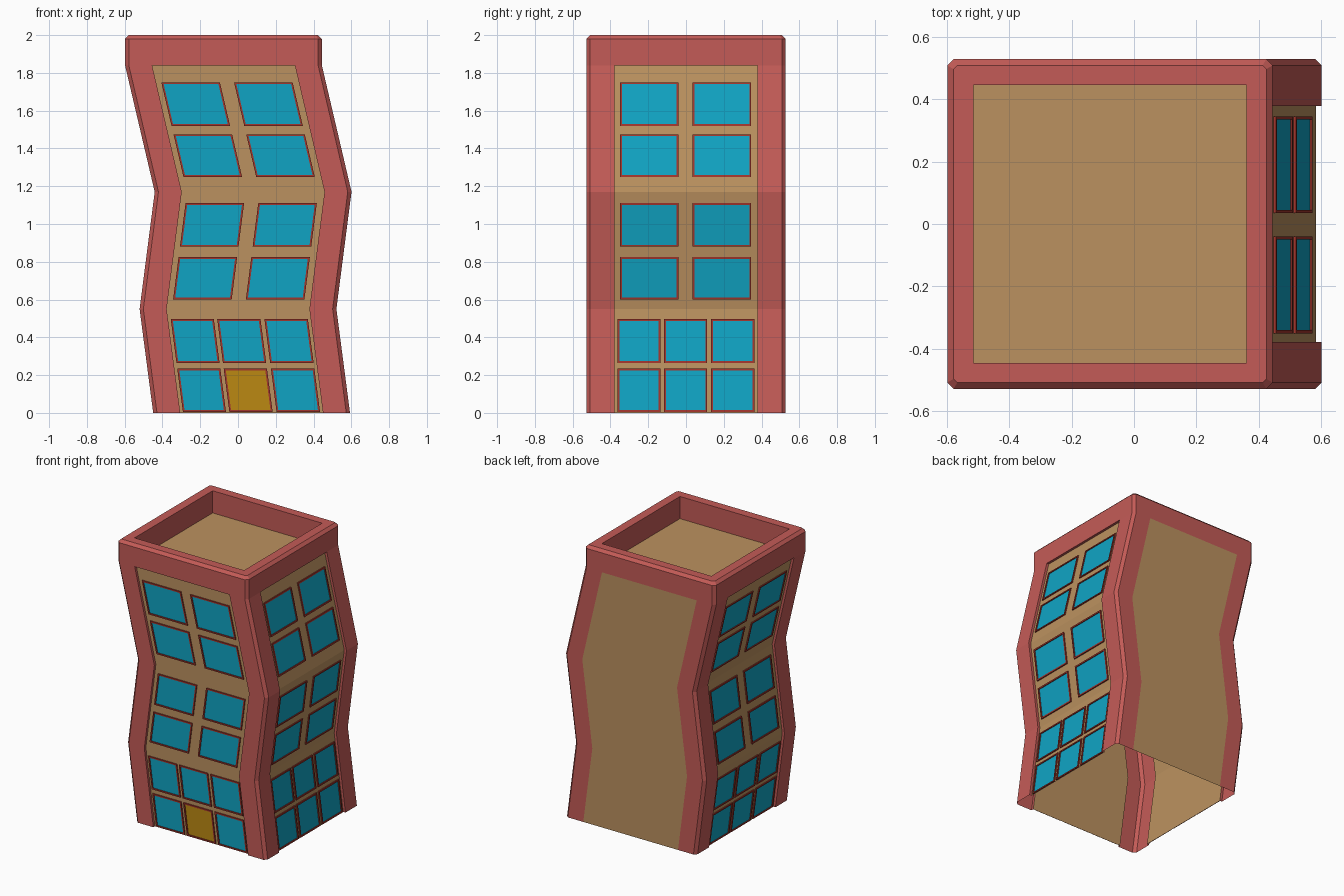
import bpy

if "Cube" in bpy.data.objects:
    bpy.data.objects.remove(bpy.data.objects["Cube"])

# Sideways sway of the tower: (height, x offset)
BENDS = [(0, .072), (.55, 0), (1.17, .08), (1.84, -.077), (2, -.077)]
HX, HY = .521, .528        # frame half sizes
WX, WY = .503, .510        # recessed wall half sizes
INNER, CH, TOP = .378, .02, 1.84


def sway(z):
    for (z0, c0), (z1, c1) in zip(BENDS, BENDS[1:]):
        if z <= z1:
            return c0 + (c1 - c0) * (z - z0) / (z1 - z0)
    return BENDS[-1][1]


def material(name, rgb):
    m = bpy.data.materials.new(name)
    m.diffuse_color = (*rgb, 1)
    m.use_nodes = True
    m.node_tree.nodes["Principled BSDF"].inputs["Base Color"].default_value = m.diffuse_color
    return m


RED = material("red_frame", (.55, .105, .095))
DARK = material("dark_red_trim", (.36, .035, .025))
TAN = material("tan_wall", (.50, .285, .115))
BLUE = material("blue_glass", (.005, .37, .55))
GOLD = material("gold_door", (.50, .25, .006))


def make(name, verts, faces, mats, slots=None):
    me = bpy.data.meshes.new(name)
    me.from_pydata(verts, [], faces)
    for m in mats:
        me.materials.append(m)
    if slots:
        me.polygons.foreach_set("material_index", slots)
    ob = bpy.data.objects.new(name, me)
    bpy.context.collection.objects.link(ob)
    return ob


def skin(name, rings, mat, closed=False):
    """Bridge a stack of rings, each a list of points."""
    n = len(rings[0])
    faces = []
    for r in range(len(rings) - 1):
        for i in range(n if closed else n - 1):
            j = (i + 1) % n
            faces.append((r*n + i, r*n + j, (r+1)*n + j, (r+1)*n + i))
    return make(name, [p for ring in rings for p in ring], faces, [mat])


def rise(path):
    """Repeat a plan path at each bend level below the parapet."""
    return [[(x + c, y, z) for x, y in path] for z, c in BENDS[:4]]


def mirrored(path):
    return [(-x, y) for x, y in reversed(path)]


# Corner pillars
front = [(INNER, -WY), (INNER, -HY), (HX-CH, -HY), (HX, -HY+CH), (HX, -INNER), (WX, -INNER)]
back = [(WX, INNER), (HX, INNER), (HX, HY-CH), (HX-CH, HY), (INNER, HY)]
for label, path in (("front", front), ("back", back)):
    skin(label + "_right_pillar", rise(path), RED)
    skin(label + "_left_pillar", rise(mirrored(path)), RED)

# Wall panels: recessed on three sides, flush at the back
walls = {
    "front": [(-INNER, -WY), (INNER, -WY)],
    "right": [(WX, -INNER), (WX, INNER)],
    "left": [(-WX, INNER), (-WX, -INNER)],
    "back": [(INNER, HY), (-INNER, HY)],
}
for label, path in walls.items():
    skin(label + "_wall", rise(path), TAN)

# Ledges under the parapet, above the recessed walls
ledges = {"front": (0, -(HY-WY)), "right": (HX-WX, 0), "left": (-(HX-WX), 0)}
tc = BENDS[-1][1]
for label, (dx, dy) in ledges.items():
    inner = [(x + tc, y, TOP) for x, y in walls[label]]
    outer = [(x + dx, y + dy, z) for x, y, z in inner]
    skin(label + "_ledge", [inner, outer], RED)


# Parapet with chamfered rim, and the sunken roof
def octagon(hx, hy, c, z):
    q = [(-hx+c, -hy), (hx-c, -hy), (hx, -hy+c), (hx, hy-c),
         (hx-c, hy), (-hx+c, hy), (-hx, hy-c), (-hx, -hy+c)]
    return [(x + tc, y, z) for x, y in q]


RX, RY = .437, .445
skin("parapet", [octagon(HX, HY, CH, TOP), octagon(HX, HY, CH, 2-CH),
                 octagon(HX-CH, HY-CH, CH*.6, 2), octagon(RX, RY, .0005, 2),
                 octagon(RX, RY, .0005, TOP)], RED, True)
make("roof", [(x*RX + tc, y*RY, TOP) for x, y in ((-1, -1), (1, -1), (1, 1), (-1, 1))],
     [(0, 1, 2, 3)], [TAN])


# Windows and door: raised thin trim around a set-back pane
def on_wall(side, u, z, d):
    x, y = {"front": (u, -WY-d), "right": (WX+d, u), "left": (-WX-d, -u)}[side]
    return (x + sway(z), y, z)


def pane(name, side, u0, u1, z0, z1, mat):
    t = .01
    verts = []
    for inset, d in ((0, 0), (0, .008), (t, .008), (t, .002)):
        mid = sway((z0 + z1) / 2)
        for u, z in ((u0+inset, z0+inset), (u1-inset, z0+inset),
                     (u1-inset, z1-inset), (u0+inset, z1-inset)):
            verts.append(on_wall(side, u, z, d))
    faces = [(r*4+i, r*4+(i+1) % 4, r*4+4+(i+1) % 4, r*4+4+i)
             for r in range(3) for i in range(4)]
    faces.append((12, 13, 14, 15))
    make(name, verts, faces, [DARK, mat], [0]*12 + [1])


PAIR = [(-.35, -.04), (.035, .345)]
TRIPLE = [(-.363, -.135), (-.117, .112), (.133, .363)]
ROWS = [(.005, .235, TRIPLE), (.265, .497, TRIPLE), (.60, .825, PAIR),
        (.88, 1.11, PAIR), (1.25, 1.475, PAIR), (1.52, 1.75, PAIR)]
for side in ("front", "right", "left"):
    for r, (z0, z1, cols) in enumerate(ROWS):
        for k, (u0, u1) in enumerate(cols):
            door = side == "front" and r == 0 and k == 1
            name = "front_door" if door else f"{side}_window_{r+1}_{k+1}"
            pane(name, side, u0, u1, z0, z1, GOLD if door else BLUE)
